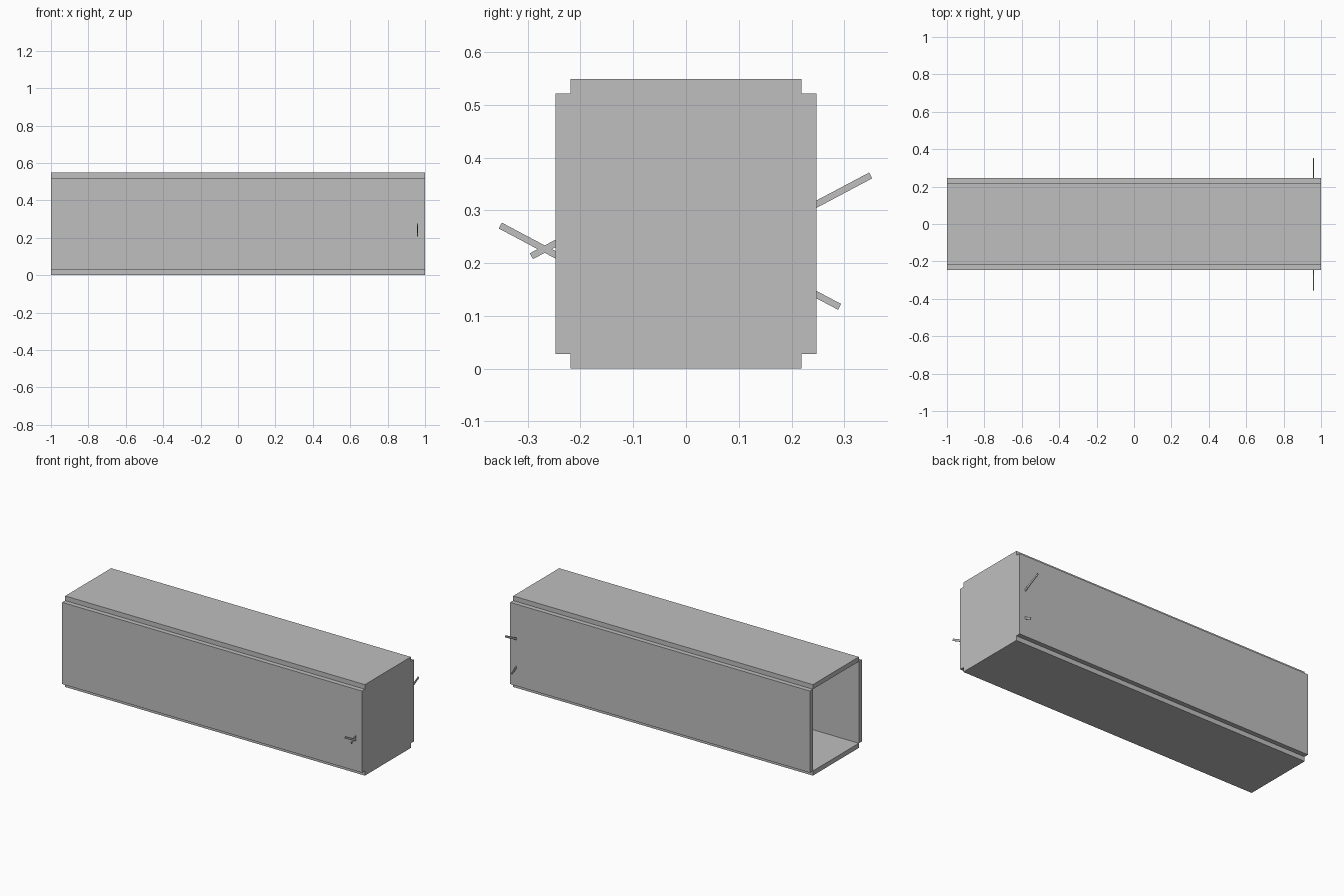
import bpy
import math

if "Cube" in bpy.data.objects:
    bpy.data.objects.remove(bpy.data.objects["Cube"])

# One plain grey for the whole model
grey = bpy.data.materials.new("plain_grey")
grey.diffuse_color = (0.52, 0.52, 0.52, 1.0)
grey.use_nodes = True
grey.node_tree.nodes["Principled BSDF"].inputs["Base Color"].default_value = grey.diffuse_color


def box(name, center, size, tilt=0.0):
    """Box with the given centre and size, tilted about x."""
    bpy.ops.mesh.primitive_cube_add(size=1, location=center)
    obj = bpy.context.object
    obj.name = name
    obj.scale = size
    bpy.ops.object.transform_apply(location=False, rotation=False, scale=True)
    obj.rotation_euler.x = tilt
    obj.data.materials.append(grey)
    return obj


T = 0.028             # panel thickness
W = 0.219             # half width of the inside
H = 0.549             # full height
MID = H / 2
INNER = H - 2 * T     # inside height

# Long panels, meeting edge to edge
box("bottom_panel", (0, 0, T / 2), (2, 2 * W, T))
box("top_panel", (0, 0, H - T / 2), (2, 2 * W, T))
for name, side in (("front_panel", -1), ("back_panel", 1)):
    box(name, (0, side * (W + T / 2), MID), (2, T, INNER))

# Closed right end; the left end stays open
box("end_panel", (1 - T / 2, 0, MID), (T, 2 * W, INNER))


def pin(name, tip, root):
    """Thin flat pin in the yz plane, running through a side panel."""
    dy, dz = root[0] - tip[0], root[1] - tip[1]
    box(name, (0.96, (tip[0] + root[0]) / 2, (tip[1] + root[1]) / 2),
        (0.004, math.hypot(dy, dz), 0.0125), math.atan2(dz, dy))


# Pins slope up or down away from the panels
SLOPE = 0.53
for name, y, z, side, rise in (("front_long_pin", -0.352, 0.271, -1, 1),
                               ("front_short_pin", -0.293, 0.213, -1, -1),
                               ("back_long_pin", 0.350, 0.366, 1, 1),
                               ("back_short_pin", 0.291, 0.117, 1, -1)):
    root_y = side * (W - 0.01)
    root_z = z - rise * SLOPE * abs(y - root_y)
    pin(name, (y, z), (root_y, root_z))
